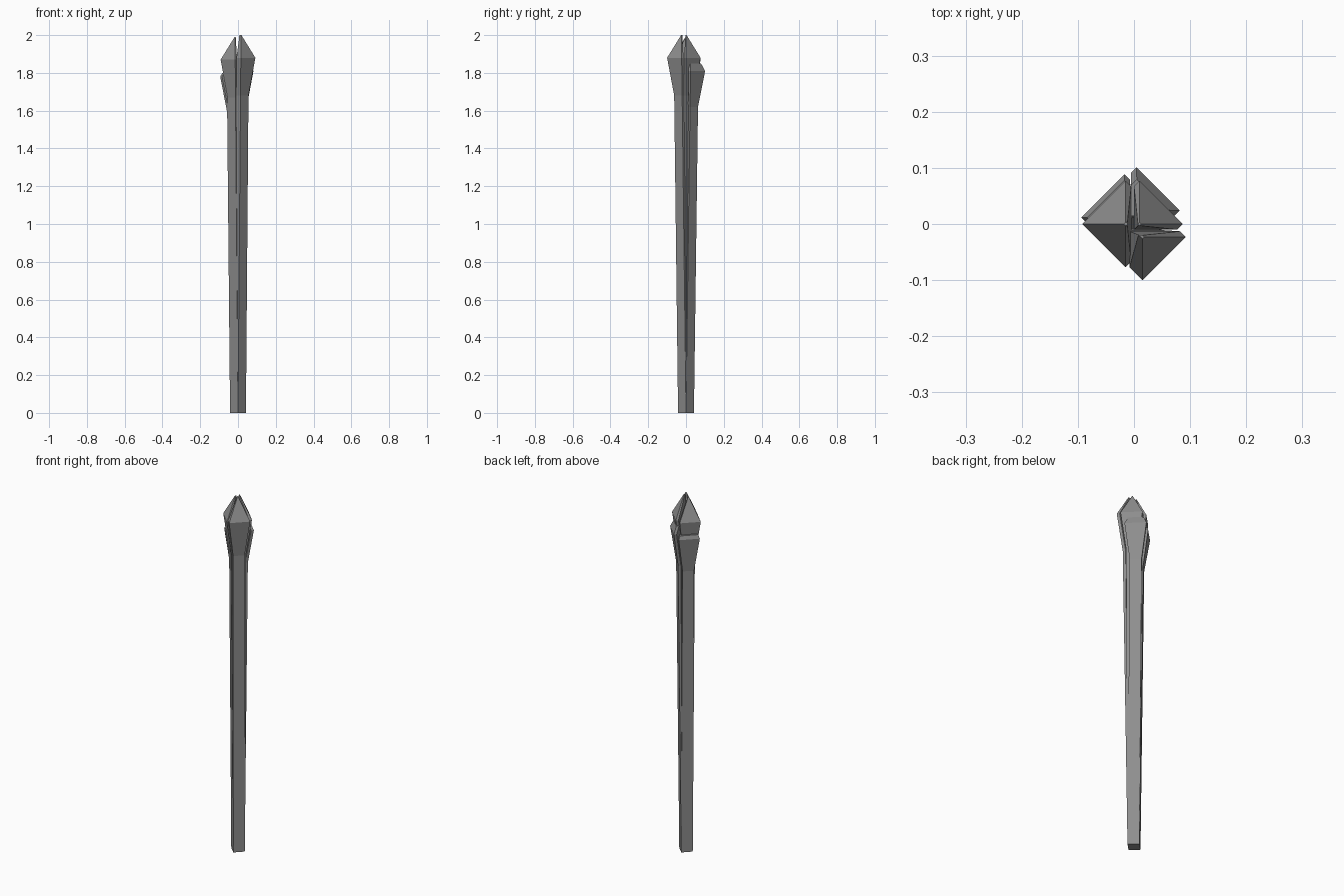
import bpy, bmesh

cube = bpy.data.objects.get("Cube")
if cube:
    bpy.data.objects.remove(cube, do_unlink=True)

# Single grey material
grey = bpy.data.materials.new("stone grey")
grey.use_nodes = True
colour = (0.27, 0.27, 0.27, 1)
grey.diffuse_color = colour
grey.node_tree.nodes["Principled BSDF"].inputs["Base Color"].default_value = colour

SHAFT, HEAD = 0.042, 0.077


def stave(name, side, lean, rings, lip):
    """Quarter-diamond stave leaning outward; rings are (z, radius, lip scale)."""
    bm = bmesh.new()
    sx, sy = side
    loops = []
    for z, r, scale in rings:
        tx, ty = lip[0] * scale, lip[1] * scale
        section = [(r, 0), (0, r), (-tx, r - tx), (-tx, -ty), (r - ty, -ty)]
        k = min(z / 1.88, 1)
        loops.append([bm.verts.new((sx * x + lean[0] * k, sy * y + lean[1] * k, z))
                      for x, y in section])
    for low, high in zip(loops, loops[1:]):
        for i in range(5):
            j = (i + 1) % 5
            bm.faces.new((low[i], low[j], high[j], high[i]))
    bm.faces.new(loops[0])
    bm.faces.new(loops[-1])
    bmesh.ops.recalc_face_normals(bm, faces=bm.faces)
    mesh = bpy.data.meshes.new(name)
    bm.to_mesh(mesh)
    bm.free()
    mesh.materials.append(grey)
    obj = bpy.data.objects.new(name, mesh)
    bpy.context.collection.objects.link(obj)


def pointed(rim, tip):
    """Rings of a tall stave with a pyramid head."""
    return [(0, SHAFT, 0.5), (rim - 0.2, SHAFT, 1), (rim, HEAD, 1), (tip, 0.003, 0.3)]


def blunt(rim, top, r):
    """Rings of a short stave with a cut-off head."""
    return [(0, SHAFT, 0.5), (rim - 0.19, SHAFT, 1), (rim, HEAD, 1), (top, r, 1)]


# Tall staves with pointed heads
stave("front_left_stave", (1, -1), (0.015, -0.023), pointed(1.88, 2.0), (0.023, 0.01))
stave("back_left_stave", (1, 1), (0.01, 0), pointed(1.88, 2.0), (0.01, 0.01))
stave("front_right_stave", (-1, -1), (-0.015, 0), pointed(1.87, 1.99), (0.01, 0.01))
stave("back_right_stave", (-1, 1), (-0.015, 0), pointed(1.87, 1.99), (0.01, 0.01))

# Short outer staves with blunt heads
stave("back_left_short_stave", (1, 1), (0.005, 0.025), blunt(1.81, 1.85, 0.055), (0.01, 0.01))
stave("back_right_short_stave", (-1, 1), (-0.018, 0.012), blunt(1.78, 1.80, 0.066), (0.01, 0.01))
